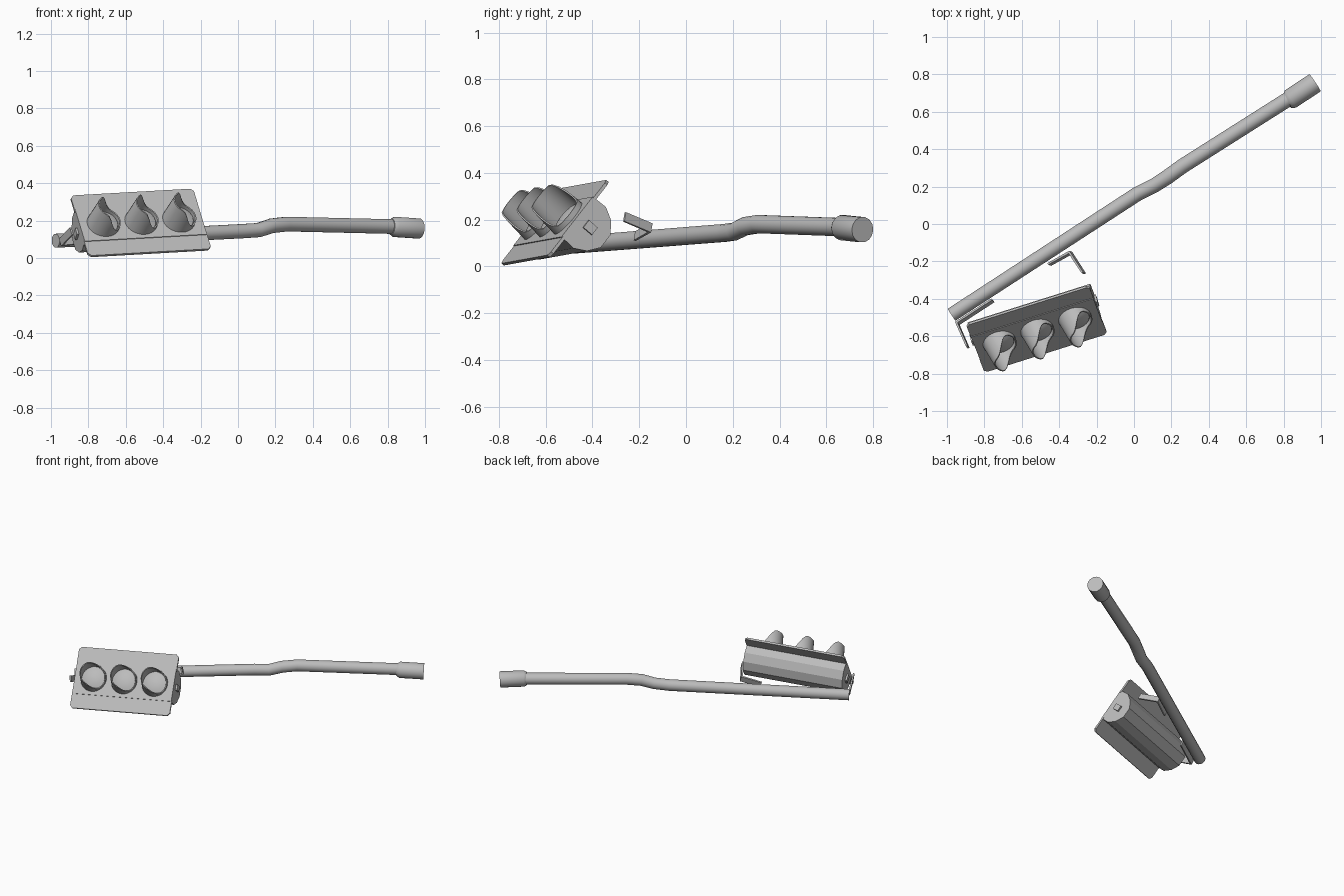
import bpy, bmesh, math
from mathutils import Vector, Matrix

default = bpy.data.objects.get("Cube")
if default:
    bpy.data.objects.remove(default, do_unlink=True)

grey = bpy.data.materials.new("weathered grey")
grey.use_nodes = True
grey.diffuse_color = (0.5, 0.5, 0.5, 1)
grey.node_tree.nodes["Principled BSDF"].inputs["Base Color"].default_value = (0.5, 0.5, 0.5, 1)

# Frame of the fallen signal head: x along its length, -y out of the lenses
along = Vector((0.952, 0.300, 0.054)).normalized()
out = along.cross(Vector((-0.23, 0.60, 0.765))).normalized()
across = out.cross(along)
HEAD = Matrix((along, -out, across)).transposed().to_4x4()
HEAD.translation = (-0.52, -0.5625, 0.189)


def finish(name, bm, matrix=None, smooth=True):
    bmesh.ops.recalc_face_normals(bm, faces=bm.faces)
    mesh = bpy.data.meshes.new(name)
    bm.to_mesh(mesh)
    bm.free()
    mesh.materials.append(grey)
    obj = bpy.data.objects.new(name, mesh)
    bpy.context.collection.objects.link(obj)
    if matrix:
        obj.matrix_world = matrix
    if smooth:
        bpy.ops.object.select_all(action="DESELECT")
        obj.select_set(True)
        bpy.context.view_layer.objects.active = obj
        bpy.ops.object.shade_smooth_by_angle(angle=math.radians(35))
    return obj


def skin(bm, rings, cap=True):
    """Join closed rings of points into a skin, with end caps if wanted."""
    loops = [[bm.verts.new(p) for p in ring] for ring in rings]
    n = len(loops[0])
    for a, b in zip(loops, loops[1:]):
        for i in range(n):
            j = (i + 1) % n
            bm.faces.new((a[i], a[j], b[j], b[i]))
    if cap:
        bm.faces.new(loops[0])
        bm.faces.new(loops[-1])


def tube(name, path, radii, sides=14):
    path = [Vector(p) for p in path]
    rings = []
    for k, p in enumerate(path):
        d = (path[min(k + 1, len(path) - 1)] - path[max(k - 1, 0)]).normalized()
        side = d.cross(Vector((0, 0, 1))).normalized()
        up = side.cross(d)
        rings.append([p + radii[k] * (side * math.cos(t) + up * math.sin(t))
                      for t in (math.tau * i / sides for i in range(sides))])
    bm = bmesh.new()
    skin(bm, rings)
    return finish(name, bm)


def prism(name, outline, axis, depth, matrix=None):
    """Extrude a 3D outline along an axis."""
    bm = bmesh.new()
    step = Vector(axis) * depth
    skin(bm, [outline, [Vector(p) + step for p in outline]])
    return finish(name, bm, matrix, smooth=False)


# Bent pole and its end collar
tube("pole", [(-0.975, -0.485, 0.092), (0.02, 0.162, 0.143), (0.11, 0.207, 0.149),
              (0.18, 0.252, 0.172), (0.26, 0.31, 0.181), (0.86, 0.69, 0.167)],
     [0.038, 0.039, 0.039, 0.04, 0.04, 0.04])
tube("pole_collar", [(0.82, 0.66, 0.167), (0.836, 0.668, 0.166), (0.968, 0.755, 0.157)],
     [0.044, 0.055, 0.055])

# Housing with a faceted back
half = [(0.112, -0.008), (0.115, 0.065), (0.086, 0.118), (0.035, 0.156)]
section = half + [(-z, y) for z, y in reversed(half)]
prism("housing", [Vector((-0.343, y, z)) for z, y in section], (1, 0, 0), 0.686, HEAD)

# Backing strips with clipped outer corners
for side, name in ((1, "upper_backing_strip"), (-1, "lower_backing_strip")):
    edge = [(-0.345, 0.1), (0.345, 0.1), (0.345, 0.192), (0.328, 0.21),
            (-0.328, 0.21), (-0.345, 0.192)]
    prism(name, [Vector((x, -0.004, side * z)) for x, z in edge], (0, 1, 0), 0.014, HEAD)

# Lenses and hoods: each hood is long on one side and cut away on the other
SIDES = 28
for number, x in enumerate((-0.212, 0, 0.212), 1):
    place = HEAD @ Matrix.Translation((x, -0.008, 0))

    bm = bmesh.new()
    rings = []
    for r, h in ((0.08, 0), (0.078, 0.008), (0.055, 0.018), (0.028, 0.024), (0.004, 0.026)):
        rings.append([(r * math.cos(math.tau * i / SIDES), -h, r * math.sin(math.tau * i / SIDES))
                      for i in range(SIDES)])
    skin(bm, rings)
    finish(f"lens_{number}", bm, place)

    def hood_ring(radius, part):
        ring = []
        for i in range(SIDES):
            t = math.tau * i / SIDES
            f = min(1, max(0, (0.65 - math.cos(t)) / 1.3))
            length = part * (0.025 + 0.125 * f * f * (3 - 2 * f))
            r = radius * (1 - 0.7 * length)
            ring.append((r * math.cos(t) + 0.16 * length, -length, r * math.sin(t)))
        return ring

    bm = bmesh.new()
    skin(bm, [hood_ring(0.082, 0), hood_ring(0.082, 0.5), hood_ring(0.082, 1),
              hood_ring(0.089, 1), hood_ring(0.089, 0.5), hood_ring(0.089, 0)], cap=False)
    finish(f"hood_{number}", bm, place)


# Bent strap brackets
def strap(name, path, width, thick):
    path = [Vector(p) for p in path]
    inner = (path[0] - path[1]).cross(path[2] - path[1]).normalized()
    if inner.z < 0:
        inner.negate()
    legs = [(path[1] - path[0]).normalized(), (path[2] - path[1]).normalized()]
    offs = [inner.cross(d) * thick for d in (legs[0], legs[0] + legs[1], legs[1])]
    outline = path + [p + o for p, o in reversed(list(zip(path, offs)))]
    prism(name, [p - inner * width / 2 for p in outline], inner, width)


strap("loose_bracket", [(-0.265, -0.26, 0.213), (-0.338, -0.146, 0.165),
                        (-0.455, -0.212, 0.128)], 0.042, 0.010)
strap("end_bracket", [(-0.885, -0.655, 0.145), (-0.938, -0.533, 0.088),
                      (-0.752, -0.412, 0.105)], 0.042, 0.010)

# Small mounting tabs on the ends of the housing
for side, name in ((1, "right_mount_tab"), (-1, "left_mount_tab")):
    x = side * 0.343
    prism(name, [Vector((x, y, z)) for y, z in ((0.04, -0.02), (0.09, -0.02), (0.09, 0.02), (0.04, 0.02))],
          (side, 0, 0), 0.012, HEAD)
